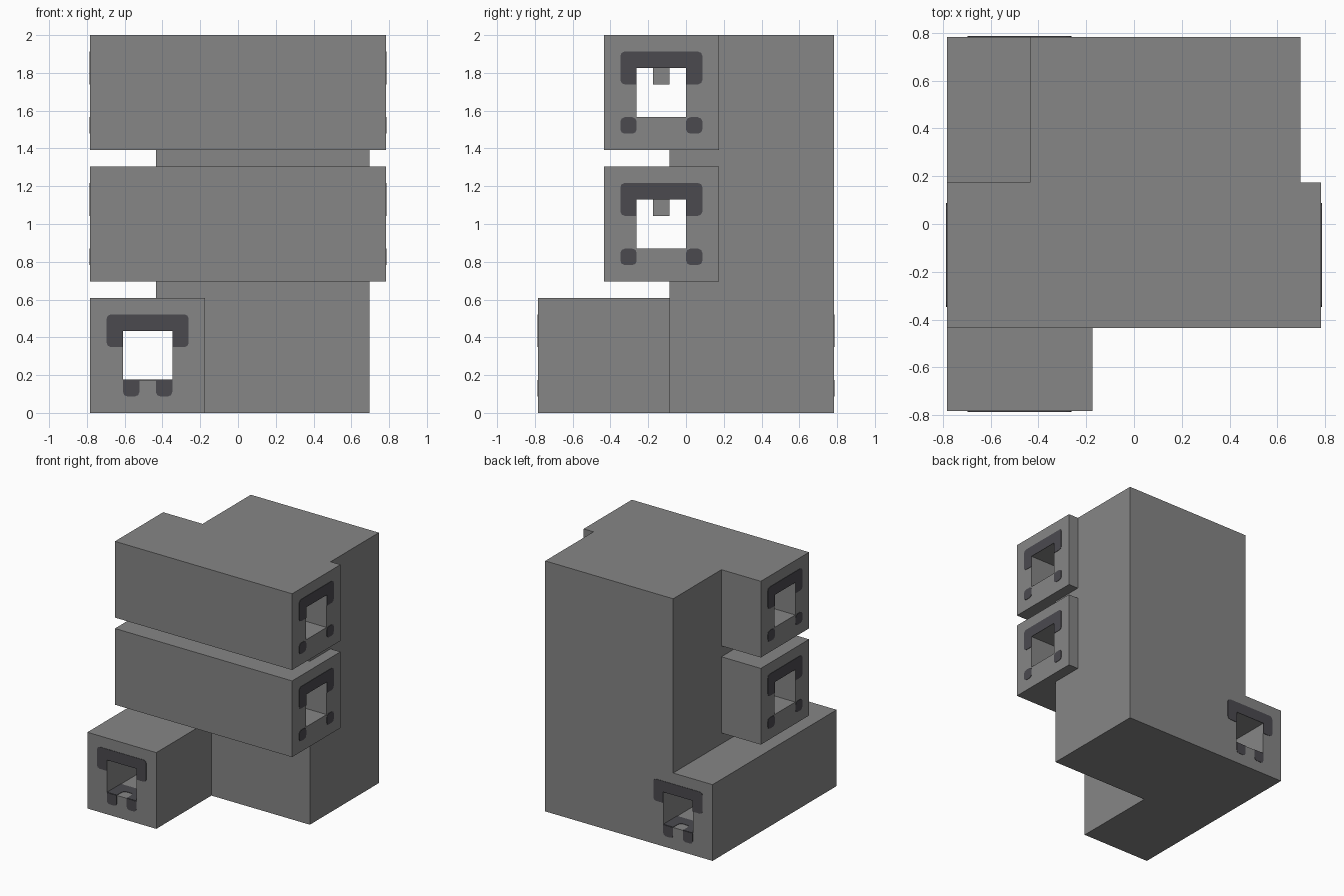
import bpy, bmesh
from mathutils import Matrix, Vector

if "Cube" in bpy.data.objects:
    bpy.data.objects.remove(bpy.data.objects["Cube"])

U = 2 / 23          # block unit: the whole model is 23 units tall
THICK = 0.003       # thickness of the dark inlays


def material(name, rgb):
    m = bpy.data.materials.new(name)
    m.use_nodes = True
    m.diffuse_color = (*rgb, 1)
    bsdf = next(n for n in m.node_tree.nodes if n.type == 'BSDF_PRINCIPLED')
    bsdf.inputs["Base Color"].default_value = (*rgb, 1)
    return m


GREY = material("stone grey", (0.24, 0.24, 0.24))
DARK = material("dark slate", (0.07, 0.068, 0.078))


def finish(name, bm, mat):
    bmesh.ops.recalc_face_normals(bm, faces=bm.faces)
    me = bpy.data.meshes.new(name)
    bm.to_mesh(me)
    bm.free()
    me.materials.append(mat)
    ob = bpy.data.objects.new(name, me)
    bpy.context.collection.objects.link(ob)
    return ob


def box(name, lo, hi):
    """Box between two corners given in block units."""
    lo, hi = Vector(lo) * U, Vector(hi) * U
    bm = bmesh.new()
    bmesh.ops.create_cube(bm, size=1, matrix=Matrix.Translation((lo + hi) / 2)
                          @ Matrix.Diagonal((*(hi - lo), 1)))
    return finish(name, bm, GREY)


def combine(body, other, operation):
    mod = body.modifiers.new(operation.lower(), 'BOOLEAN')
    mod.operation, mod.solver, mod.object = operation, 'EXACT', other
    other.hide_render = True
    bpy.context.view_layer.objects.active = body
    bpy.ops.object.modifier_apply(modifier=mod.name)
    bpy.data.objects.remove(other)


def plate(name, outline, origin, side, up, normal):
    """Thin inlay; outline points are (a, b, rounded) in block units."""
    bm = bmesh.new()
    verts = [bm.verts.new(origin + (side * a + up * b) * U) for a, b, _ in outline]
    face = bm.faces.new(verts)
    soft = [v for v, p in zip(verts, outline) if p[2]]
    bmesh.ops.bevel(bm, geom=soft, offset=0.27 * U, segments=2, profile=0.5,
                    affect='VERTICES')
    out = bmesh.ops.extrude_face_region(bm, geom=bm.faces[:])
    moved = [g for g in out["geom"] if isinstance(g, bmesh.types.BMVert)]
    bmesh.ops.translate(bm, verts=moved, vec=normal * THICK)
    return finish(name, bm, DARK)


# Tower joined with the three long beams
body = box("tower_and_beams", (-5, -1, 0), (8, 9, 23))
combine(body, box("lower_beam", (-9, -9, 0), (-2, 9, 7)), 'UNION')
for z in (8, 16):
    combine(body, box("upper_beam", (-9, -5, z), (9, 2, z + 7)), 'UNION')

# Square tunnels through every beam
combine(body, box("lower_tunnel", (-7, -10, 2), (-4, 10, 5)), 'DIFFERENCE')
for z in (10, 18):
    combine(body, box("upper_tunnel", (-10, -3, z), (10, 0, z + 3)), 'DIFFERENCE')

# Small blocks hanging from the ceilings of the upper tunnels
for label, z in (("middle", 12), ("top", 20)):
    box(label + "_tunnel_tab", (-1, -2, z), (1, -1, z + 1))

# Inlay outlines, measured from the middle of the tunnel floor
HOOD = [(-2.5, 2, 1), (-2.5, 4, 1), (2.5, 4, 1), (2.5, 2, 1),
        (1.5, 2, 0), (1.5, 3, 0), (-1.5, 3, 0), (-1.5, 2, 0)]
HORSESHOE = [(-1.5, 0, 0), (-1.5, -2, 0), (1.5, -2, 0), (1.5, 0, 0),
             (0.5, 0, 0), (0.5, -1, 1), (-0.5, -1, 1), (-0.5, 0, 0)]


def square(a, round_top):
    return [(a, -1, 1), (a + 1, -1, 1), (a + 1, 0, round_top), (a, 0, round_top)]


def decorate(label, origin, normal, is_lower):
    up, normal = Vector((0, 0, 1)), Vector(normal)
    origin = Vector(origin) * U
    side = up.cross(normal)
    plate(label + "_hood", HOOD, origin, side, up, normal)
    for n, a in (("a", -1.5 if is_lower else -2.5), ("b", 0.5 if is_lower else 1.5)):
        plate(label + "_foot_" + n, square(a, not is_lower), origin, side, up, normal)
    if is_lower:
        plate(label + "_floor_inlay", HORSESHOE, origin, side, normal, up)


# Both ends of each beam
for s, front, hand in ((-1, "front", "right"), (1, "back", "left")):
    decorate("lower_" + front, (-5.5, 9 * s, 2), (0, s, 0), True)
    decorate("middle_" + hand, (9 * s, -1.5, 10), (s, 0, 0), False)
    decorate("top_" + hand, (9 * s, -1.5, 18), (s, 0, 0), False)
